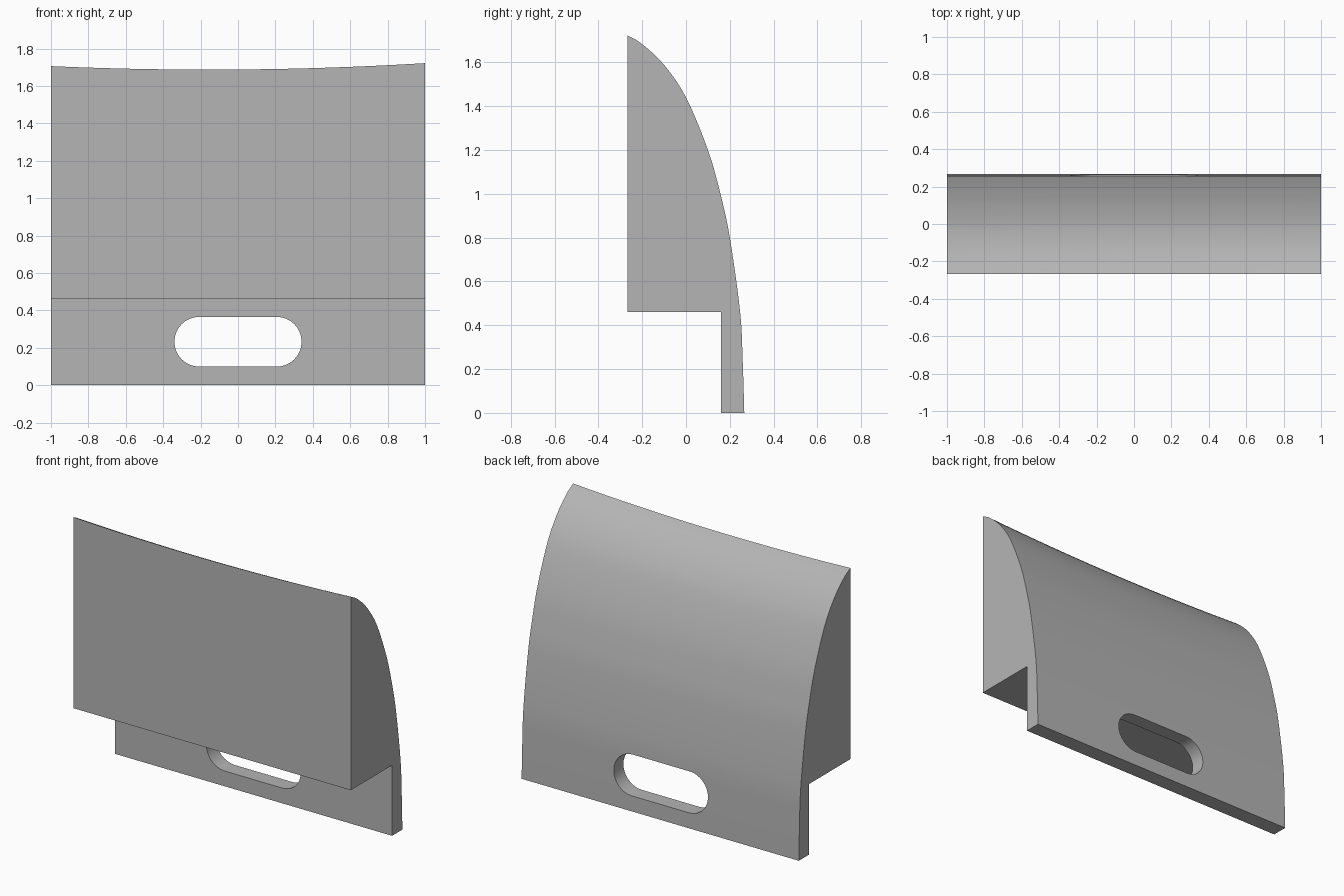
import bpy, bmesh, math
from mathutils import Vector

cube = bpy.data.objects.get("Cube")
if cube:
    bpy.data.objects.remove(cube, do_unlink=True)

# One plain grey for the whole part
grey = bpy.data.materials.new("plain grey")
colour = (0.46, 0.46, 0.46, 1)
grey.use_nodes = True
grey.diffuse_color = colour
grey.node_tree.nodes["Principled BSDF"].inputs["Base Color"].default_value = colour

FRONT, STEP_Y, STEP_Z, TOP = -0.266, 0.16, 0.46, 1.722


def smooth_path(points, steps):
    """Catmull-Rom curve through the points."""
    p = [Vector(q) for q in points]
    p = [2 * p[0] - p[1]] + p + [2 * p[-1] - p[-2]]
    out = []
    for a, b, c, d in zip(p, p[1:], p[2:], p[3:]):
        for i in range(steps):
            t = i / steps
            out.append(0.5 * (2 * b + (c - a) * t + (2 * a - 5 * b + 4 * c - d) * t**2
                              + (3 * b - a - 3 * c + d) * t**3))
    return out + [p[-2]]


def make_object(name, rings):
    """Skin matching closed rings and cap both ends."""
    bm = bmesh.new()
    loops = [[bm.verts.new(v) for v in ring] for ring in rings]
    n = len(loops[0])
    for a, b in zip(loops, loops[1:]):
        for i in range(n):
            j = (i + 1) % n
            bm.faces.new((a[i], a[j], b[j], b[i]))
    bm.faces.new(loops[0])
    bm.faces.new(loops[-1])
    bmesh.ops.recalc_face_normals(bm, faces=bm.faces)
    mesh = bpy.data.meshes.new(name)
    bm.to_mesh(mesh)
    bm.free()
    mesh.materials.append(grey)
    obj = bpy.data.objects.new(name, mesh)
    bpy.context.collection.objects.link(obj)
    return obj


# Side profile: curved back from the foot up to the top front edge
back = smooth_path([(0.266, 0), (0.259, 0.23), (0.247, STEP_Z), (0.2, 0.8), (0.157, 1),
                    (0.1, 1.2), (0, 1.44), (-0.1, 1.588), (-0.2, 1.683), (FRONT, TOP)], 5)
profile = [Vector((STEP_Y, 0))] + back + [Vector((FRONT, STEP_Z)), Vector((STEP_Y, STEP_Z))]


def section(x):
    """Profile at x, with the crest sagging gently toward the middle."""
    sag = 0.034 - 0.008 * x - 0.026 * x * x
    return [(x, y, z - sag * max(0, (z - STEP_Z) / (TOP - STEP_Z))) for y, z in profile]


STATIONS = 24
body = make_object("curved_block", [section(-1 + 2 * i / STATIONS) for i in range(STATIONS + 1)])

# Rounded handle slot through the lower flange
radius, reach, mid_z = 0.133, 0.207, 0.2325
outline = []
for side in (1, -1):
    for i in range(17):
        a = math.pi * (i / 16 - 0.5)
        outline.append((side * (reach + radius * math.cos(a)), mid_z + side * radius * math.sin(a)))
cutter = make_object("slot_cutter", [[(x, y, z) for x, z in outline] for y in (0.05, 0.4)])
cutter.hide_render = True

cut = body.modifiers.new("slot", "BOOLEAN")
cut.operation, cut.solver, cut.object = "DIFFERENCE", "EXACT", cutter
bpy.ops.object.select_all(action="DESELECT")
body.select_set(True)
bpy.context.view_layer.objects.active = body
bpy.ops.object.modifier_apply(modifier=cut.name)
bpy.data.objects.remove(cutter, do_unlink=True)
bpy.ops.object.shade_smooth_by_angle(angle=math.radians(30))
